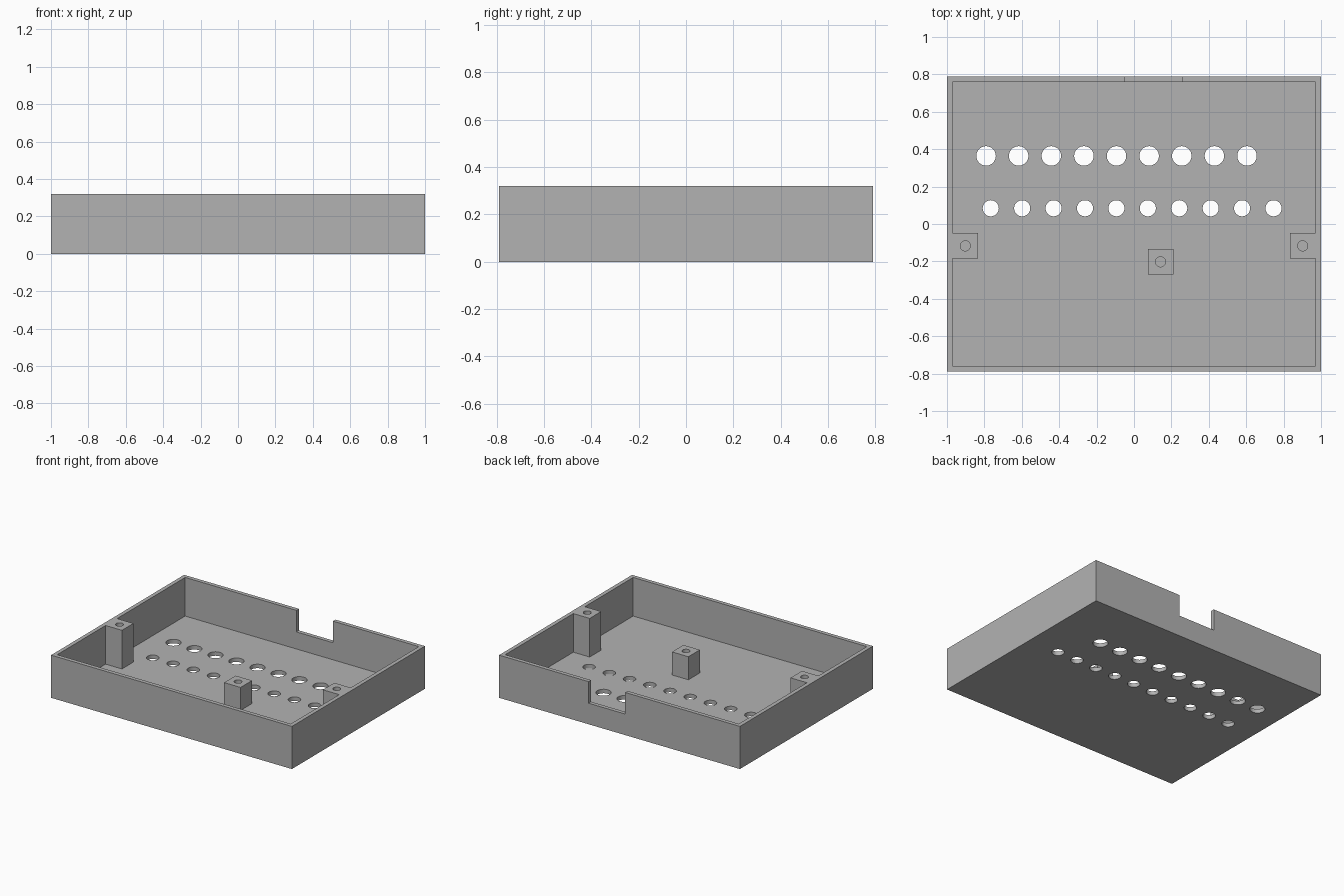
import bpy
import bmesh
from mathutils import Matrix, Vector

if "Cube" in bpy.data.objects:
    bpy.data.objects.remove(bpy.data.objects["Cube"], do_unlink=True)

LENGTH, WIDTH, HEIGHT = 2.0, 1.578, 0.32
WALL, FLOOR = 0.03, 0.03
POST = 0.136

grey = bpy.data.materials.new("grey_plastic")
grey.use_nodes = True
COLOUR = (0.45, 0.45, 0.45, 1)
grey.diffuse_color = COLOUR
grey.node_tree.nodes["Principled BSDF"].inputs["Base Color"].default_value = COLOUR


def make_object(name, bm):
    mesh = bpy.data.meshes.new(name)
    bm.to_mesh(mesh)
    bm.free()
    mesh.materials.append(grey)
    obj = bpy.data.objects.new(name, mesh)
    bpy.context.collection.objects.link(obj)
    return obj


def box(name, low, high):
    low, high = Vector(low), Vector(high)
    bm = bmesh.new()
    place = Matrix.Translation((low + high) / 2) @ Matrix.Diagonal((high - low).to_4d())
    bmesh.ops.create_cube(bm, size=1, matrix=place)
    return make_object(name, bm)


def cylinders(name, centres, radius, sides):
    """Tall vertical cutters that pass through the whole model."""
    bm = bmesh.new()
    for x, y in centres:
        bmesh.ops.create_cone(bm, cap_ends=True, segments=sides, radius1=radius,
                              radius2=radius, depth=2,
                              matrix=Matrix.Translation((x, y, 0)))
    return make_object(name, bm)


def cut(target, cutter):
    cutter.hide_render = True
    mod = target.modifiers.new("cut", "BOOLEAN")
    mod.operation = "DIFFERENCE"
    mod.solver = "EXACT"
    mod.object = cutter
    bpy.context.view_layer.objects.active = target
    bpy.ops.object.modifier_apply(modifier=mod.name)
    bpy.data.objects.remove(cutter, do_unlink=True)


def smooth(obj):
    bpy.ops.object.select_all(action="DESELECT")
    obj.select_set(True)
    bpy.context.view_layer.objects.active = obj
    bpy.ops.object.shade_smooth_by_angle()


# Open tray with thin walls
hx, hy = LENGTH / 2, WIDTH / 2
tray = box("tray", (-hx, -hy, 0), (hx, hy, HEIGHT))
cut(tray, box("cavity", (WALL - hx, WALL - hy, FLOOR), (hx - WALL, hy - WALL, 1)))

# Cable notch in the back wall
cut(tray, box("notch", (-0.047, hy - 2 * WALL, 0.158), (0.257, hy + WALL, 1)))

# Two rows of round holes through the floor
large_row = [(-0.791 + i * 0.1744, 0.364) for i in range(9)]
small_row = [(-0.766 + i * 0.168, 0.084) for i in range(10)]
cut(tray, cylinders("large_holes", large_row, 0.052, 48))
cut(tray, cylinders("small_holes", small_row, 0.043, 48))
smooth(tray)

# Screw posts: one against each side wall, one shorter on the floor
side_x = hx - WALL - POST / 2
for name, x, y, top in (("left_post", side_x, -0.117, HEIGHT),
                        ("right_post", -side_x, -0.117, HEIGHT),
                        ("centre_post", 0.142, -0.202, 0.203)):
    r = POST / 2
    post = box(name, (x - r, y - r, FLOOR), (x + r, y + r, top))
    cut(post, cylinders("screw_hole", [(x, y)], 0.027, 32))
    smooth(post)
